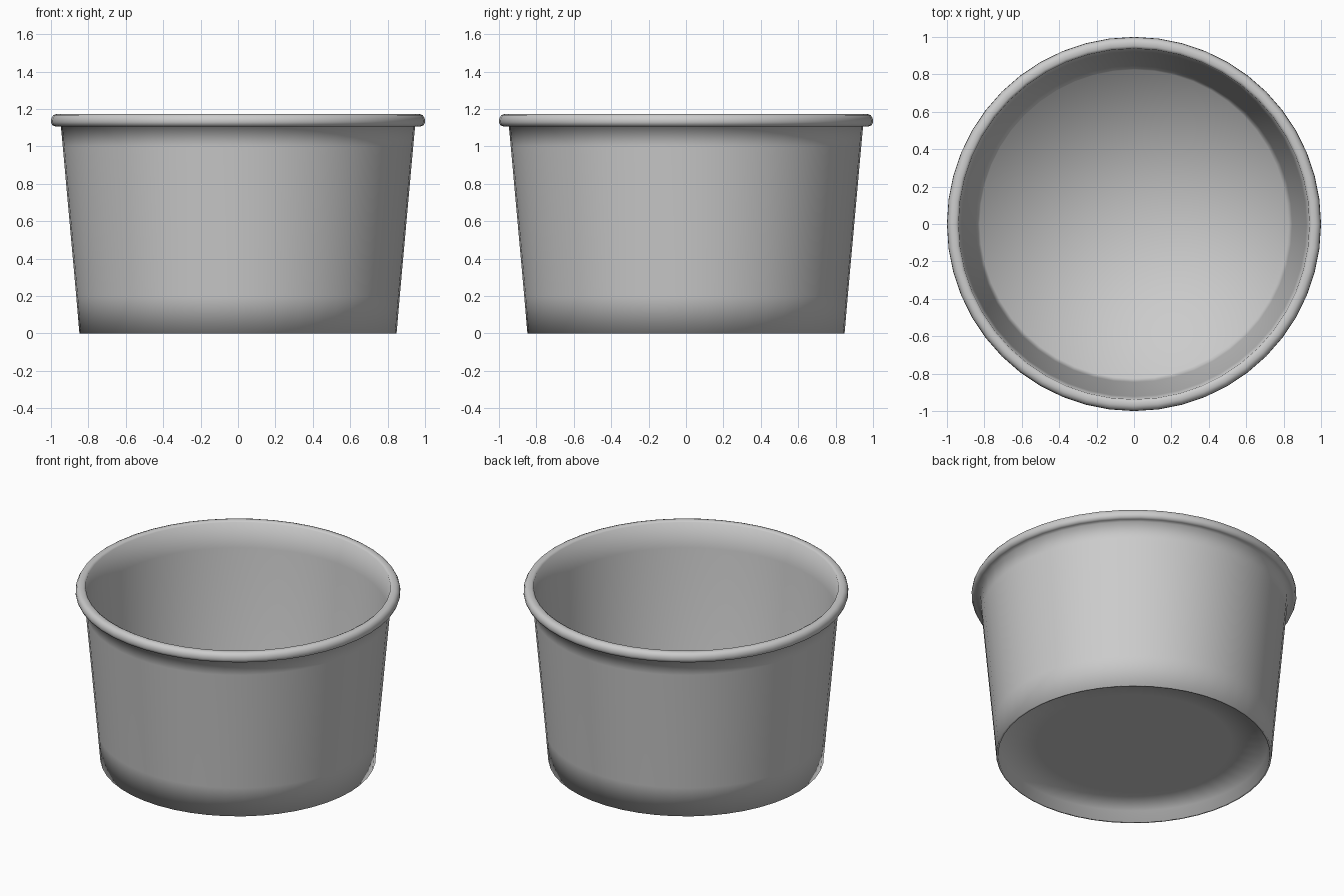
import bpy, bmesh, math

if "Cube" in bpy.data.objects:
    bpy.data.objects.remove(bpy.data.objects["Cube"])

SEGMENTS = 48


def lathe(name, profile):
    """Spin an (r, z) profile around z; ends on the axis become single points."""
    bm = bmesh.new()
    rings = []
    for r, z in profile:
        if r == 0:
            rings.append([bm.verts.new((0, 0, z))] * SEGMENTS)
        else:
            rings.append([bm.verts.new((r * math.cos(2 * math.pi * i / SEGMENTS),
                                        r * math.sin(2 * math.pi * i / SEGMENTS), z))
                          for i in range(SEGMENTS)])
    for a, b in zip(rings, rings[1:]):
        for i in range(SEGMENTS):
            j = (i + 1) % SEGMENTS
            corners = dict.fromkeys((a[i], a[j], b[j], b[i]))
            bm.faces.new(list(corners))
    bmesh.ops.recalc_face_normals(bm, faces=bm.faces)
    for face in bm.faces:
        face.smooth = True
    mesh = bpy.data.meshes.new(name)
    bm.to_mesh(mesh)
    bm.free()
    obj = bpy.data.objects.new(name, mesh)
    bpy.context.collection.objects.link(obj)
    return obj


# Tapered tub: recessed base, foot ring, outer wall, rolled lip, inner wall, floor
lathe("tub", [
    (0, 0.075), (0.6, 0.075), (0.825, 0.075), (0.835, 0), (0.848, 0), (0.865, 0.2),
    (0.937, 1.0), (0.947, 1.107),
    (0.978, 1.107), (0.993, 1.113), (1.0, 1.13), (0.998, 1.15), (0.988, 1.167),
    (0.972, 1.173), (0.952, 1.173), (0.938, 1.165),
    (0.922, 1.0), (0.846, 0.2), (0.825, 0.095), (0, 0.095),
])
